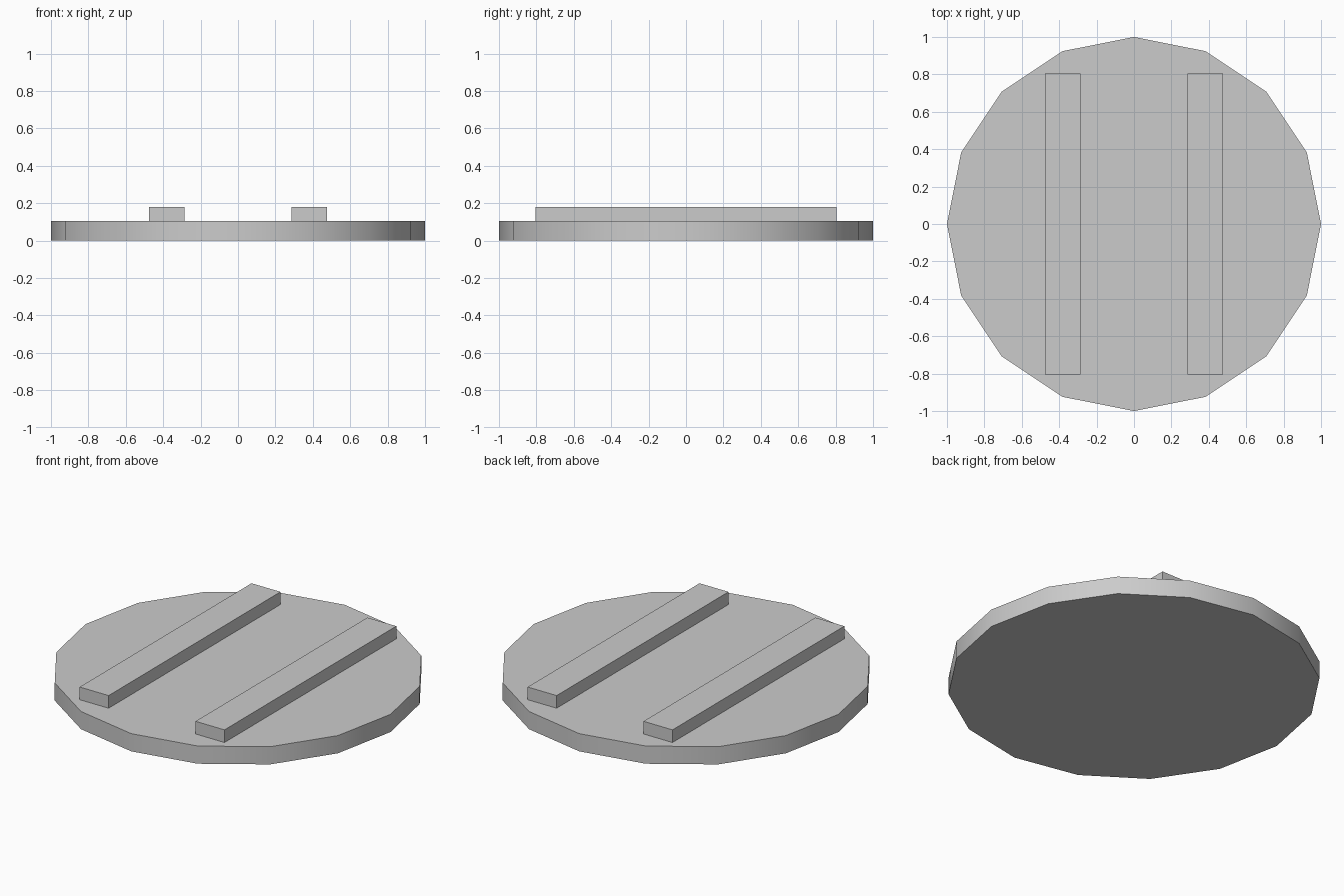
import bpy
import math

cube = bpy.data.objects.get("Cube")
if cube:
    bpy.data.objects.remove(cube, do_unlink=True)

DISC_HEIGHT = 0.105
BAR_SIZE = (0.19, 1.61, 0.075)
BAR_OFFSET = 0.38

# Single plain grey
grey = bpy.data.materials.new("light_grey")
grey.use_nodes = True
colour = (0.6, 0.6, 0.6, 1)
grey.diffuse_color = colour
grey.node_tree.nodes["Principled BSDF"].inputs["Base Color"].default_value = colour


def finish(name):
    obj = bpy.context.object
    obj.name = name
    obj.data.materials.append(grey)
    bpy.ops.object.transform_apply(location=False, rotation=True, scale=True)
    return obj


# Sixteen-sided base with smooth rim and sharp edges
bpy.ops.mesh.primitive_cylinder_add(
    vertices=16, radius=1, depth=DISC_HEIGHT, location=(0, 0, DISC_HEIGHT / 2))
finish("round_base")
bpy.ops.object.shade_smooth_by_angle(angle=math.radians(30))

# Two parallel bars on top
for side, name in ((1, "left_bar"), (-1, "right_bar")):
    bpy.ops.mesh.primitive_cube_add(
        size=1, location=(side * BAR_OFFSET, 0, DISC_HEIGHT + BAR_SIZE[2] / 2))
    bpy.context.object.scale = BAR_SIZE
    finish(name)
